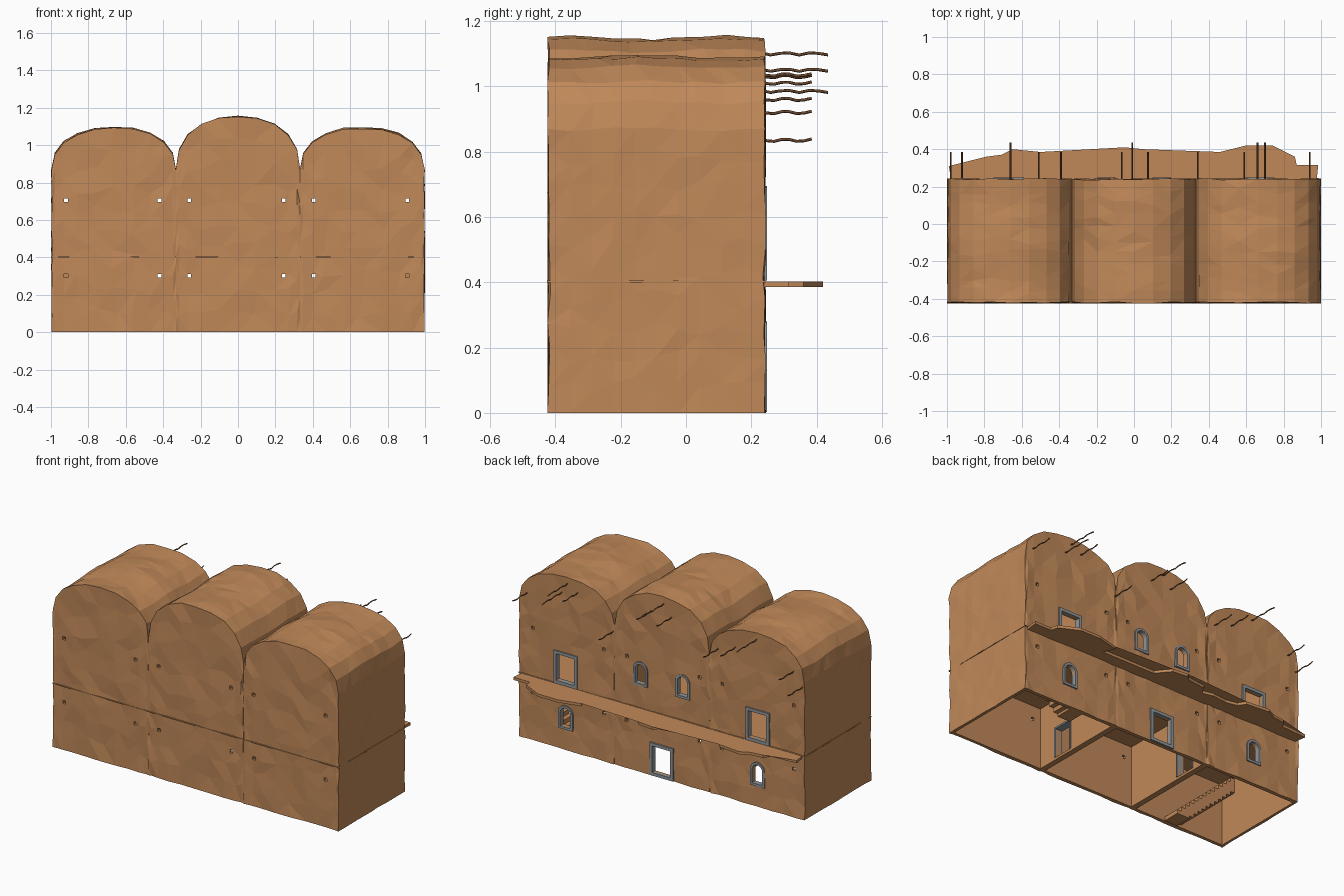
import bpy, bmesh, math, random

random.seed(4)
if "Cube" in bpy.data.objects:
    bpy.data.objects.remove(bpy.data.objects["Cube"], do_unlink=True)


def material(name, rgb):
    m = bpy.data.materials.new(name)
    m.use_nodes = True
    m.diffuse_color = (*rgb, 1)
    m.node_tree.nodes["Principled BSDF"].inputs["Base Color"].default_value = (*rgb, 1)
    return m


ADOBE = material("adobe", (0.53, 0.25, 0.10))
STONE = material("grey stone", (0.28, 0.30, 0.32))
WOOD = material("dark wood", (0.16, 0.07, 0.03))

HALF, FRONT, BACK, FLOOR, SPRING = 0.332, -0.42, 0.24, 0.4, 0.87
BAYS = {"right": -0.664, "middle": 0, "left": 0.664}


def finish(bm, name, mat):
    bmesh.ops.recalc_face_normals(bm, faces=bm.faces)
    mesh = bpy.data.meshes.new(name)
    bm.to_mesh(mesh)
    bm.free()
    mesh.materials.append(mat)
    ob = bpy.data.objects.new(name, mesh)
    bpy.context.collection.objects.link(ob)
    return ob


def box(bm, x0, x1, y0, y1, z0, z1):
    for v in bmesh.ops.create_cube(bm, size=1)["verts"]:
        v.co.x = x1 if v.co.x > 0 else x0
        v.co.y = y1 if v.co.y > 0 else y0
        v.co.z = z1 if v.co.z > 0 else z0


def vault(cx, inset, z0, rough):
    """Barrel-vaulted block: a gridded cube whose top follows the arch."""
    rise = (0.28 if cx == 0 else 0.222) - inset
    half = HALF - inset
    bm = bmesh.new()
    bmesh.ops.create_cube(bm, size=2)
    bmesh.ops.subdivide_edges(bm, edges=bm.edges[:], cuts=9, use_grid_fill=True)
    for v in bm.verts:
        u, w, t = v.co.x, v.co.y, (v.co.z + 1) / 2
        s = math.sin(u * math.pi / 2)
        x = cx + s * half
        y = (FRONT + BACK) / 2 + w * ((BACK - FRONT) / 2 - inset)
        arch = max(0, 1 - abs(s) ** 2.25) ** (1 / 2.25)
        z = z0 + t * (SPRING + rise * arch - z0)
        if rough:
            if abs(w) > 0.99:
                y += random.uniform(-0.005, 0.005)
            elif abs(u) < 0.99:
                y += random.uniform(-0.02, 0.02)
            if abs(u) > 0.99 and u * cx > 0:
                x += random.uniform(-0.003, 0.003)
            if t > 0.01:
                z += 0.005 * math.sin(14 * y + 5 * cx) + random.uniform(-0.004, 0.004)
            if 0.01 < t < 0.99:
                z += random.uniform(-0.025, 0.025)
                x += random.uniform(-0.02, 0.02) * (1 - s * s)
        v.co = (x, y, z)
    bmesh.ops.triangulate(bm, faces=bm.faces[:])
    return bm


def outline(cx, z0, w, h, arched):
    """Closed window outline in the x-z plane."""
    r = w / 2
    if not arched:
        return [(cx - r, z0), (cx + r, z0), (cx + r, z0 + h), (cx - r, z0 + h)]
    arc = [(cx + r * math.cos(a), z0 + h - r + r * math.sin(a))
           for a in [math.pi * i / 8 for i in range(9)]]
    return [(cx - r, z0), (cx + r, z0)] + arc


def prism(bm, start, end):
    """Solid between two matching closed loops of points."""
    a, b = [[bm.verts.new(p) for p in loop] for loop in (start, end)]
    bm.faces.new(a)
    bm.faces.new(b[::-1])
    for i in range(len(a)):
        j = (i + 1) % len(a)
        bm.faces.new((a[i], b[i], b[j], a[j]))


def frame(bm, outer, inner, y0, y1):
    loops = [[bm.verts.new((x, y, z)) for x, z in pts]
             for pts, y in ((outer, y0), (outer, y1), (inner, y1), (inner, y0))]
    n = len(outer)
    for k in range(4):
        a, b = loops[k], loops[(k + 1) % 4]
        for i in range(n):
            j = (i + 1) % n
            bm.faces.new((a[i], a[j], b[j], b[i]))


# Openings: centre x, sill z, width, height, arched
windows = [(0, 0.003, 0.165, 0.205, False)]
for side in (-1, 1):
    windows += [(side * 0.67, 0.406, 0.165, 0.205, False),
                (side * 0.148, 0.545, 0.10, 0.15, True),
                (side * 0.67, 0.13, 0.10, 0.15, True)]

frames, cuts = bmesh.new(), bmesh.new()
for cx, z0, w, h, arched in windows:
    b = 0.015 if arched else 0.019
    inner = outline(cx, z0 + b, w - 2 * b, h - 2 * b, arched)
    frame(frames, outline(cx, z0, w, h, arched), inner, BACK - 0.025, BACK + 0.008)
    prism(cuts, *[[(x, y, z) for x, z in inner] for y in (BACK - 0.06, BACK + 0.06)])

# Small vent holes straight through front and back walls
for x in (-0.92, -0.42, -0.26, 0.245, 0.405, 0.905):
    for z in (0.302, 0.705):
        box(cuts, x - 0.01, x + 0.01, -0.6, 0.6, z - 0.01, z + 0.01)

# Doorways between rooms, framed in stone
for side, y in ((1, -0.2), (-1, 0.07)):
    x = side * HALF
    for z in (0.015, FLOOR + 0.015):
        box(cuts, x - 0.04, x + 0.04, y - 0.06, y + 0.06, z, z + 0.18)
        for e in (-0.07, 0.06):
            box(frames, x - 0.025, x + 0.025, y + e, y + e + 0.01, z, z + 0.19)
        box(frames, x - 0.025, x + 0.025, y - 0.06, y + 0.06, z + 0.18, z + 0.19)
finish(frames, "window_frames", STONE)
opening_cutter = finish(cuts, "opening_cutter", ADOBE)

# Three vaulted bays, each hollowed into an open ground floor and vaulted upper room
for name, cx in BAYS.items():
    bay = finish(vault(cx, 0, 0, True), name + "_vaulted_bay", ADOBE)
    lower, half = bmesh.new(), HALF - 0.018
    box(lower, cx - half, cx + half, FRONT + 0.022, BACK - 0.022, -0.1, FLOOR - 0.015)
    rooms = [finish(lower, "lower_room_cutter", ADOBE),
             finish(vault(cx, 0.022, FLOOR, False), "upper_room_cutter", ADOBE)]
    for cutter in rooms + [opening_cutter]:
        mod = bay.modifiers.new("cut", 'BOOLEAN')
        mod.operation, mod.solver, mod.object = 'DIFFERENCE', 'EXACT', cutter
    bpy.context.view_layer.update()
    solid = bpy.data.meshes.new_from_object(
        bay.evaluated_get(bpy.context.evaluated_depsgraph_get()))
    bay.modifiers.clear()
    bay.data = solid
    for cutter in rooms:
        bpy.data.objects.remove(cutter, do_unlink=True)
bpy.data.objects.remove(opening_cutter, do_unlink=True)

# Floor edge showing as a thin line around the walls
bm = bmesh.new()
for y0, y1 in ((FRONT - 0.006, FRONT + 0.02), (BACK - 0.02, BACK + 0.004)):
    box(bm, -0.998, 0.998, y0, y1, FLOOR, FLOOR + 0.005)
for side in (-1, 1):
    x0, x1 = sorted((side * 0.98, side))
    box(bm, x0, x1, -0.32, BACK, FLOOR, FLOOR + 0.005)
finish(bm, "floor_edge", ADOBE)

# Irregular ledge along the back
edge = [(-0.99, 0.31), (-0.82, 0.32), (-0.79, 0.36), (-0.71, 0.37), (-0.65, 0.4),
        (-0.5, 0.385), (-0.47, 0.34), (-0.4, 0.325), (-0.3, 0.335), (-0.23, 0.32),
        (-0.2, 0.37), (-0.08, 0.385), (-0.05, 0.41), (0.05, 0.4), (0.1, 0.34),
        (0.12, 0.315), (0.49, 0.315), (0.46, 0.385), (0.6, 0.42), (0.74, 0.42),
        (0.86, 0.36), (0.87, 0.315), (0.985, 0.315), (0.975, 0.22), (-0.975, 0.22)]
bm = bmesh.new()
prism(bm, *[[(x, y, z) for x, y in edge] for z in (0.386, 0.403)])
bmesh.ops.triangulate(bm, faces=bm.faces[:])
finish(bm, "back_ledge", ADOBE)

# Stairs climbing to the outer walls, one along the front and one along the back
for side, name, y0 in ((-1, "right_stairs", FRONT + 0.018), (1, "left_stairs", BACK - 0.132)):
    bm = bmesh.new()
    for i in range(14):
        x0, x1 = sorted((side * (0.56 + i * 0.03), side * (0.59 + i * 0.03)))
        z = (i + 1) * 0.027
        box(bm, x0, x1, y0, y0 + 0.112, max(0.002, z - 0.09), z)
    finish(bm, name, ADOBE)

# Wavy poles sticking out of the back gables: x, z, tip y
poles = [(-0.98, 0.835, 0.385), (-0.92, 0.92, 0.385), (-0.66, 1.05, 0.435),
         (-0.51, 0.96, 0.385), (-0.39, 0.92, 0.385), (-0.065, 1.03, 0.385),
         (-0.01, 1.1, 0.435), (0.075, 1.035, 0.385), (0.34, 0.835, 0.385),
         (0.59, 1.01, 0.385), (0.66, 1.05, 0.435), (0.7, 0.985, 0.435), (0.94, 0.92, 0.385)]
curve = bpy.data.curves.new("roof_poles", 'CURVE')
curve.dimensions = '3D'
curve.bevel_depth = 0.0045
curve.bevel_resolution = 0
curve.use_fill_caps = True
for x, z, tip in poles:
    line = curve.splines.new('POLY')
    line.points.add(8)
    for i, p in enumerate(line.points):
        y = 0.2 + (tip - 0.2) * i / 8
        p.co = (x, y, z + 0.004 * math.sin((y - 0.2) * 75), 1)
curve.materials.append(WOOD)
bpy.context.collection.objects.link(bpy.data.objects.new("roof_poles", curve))
